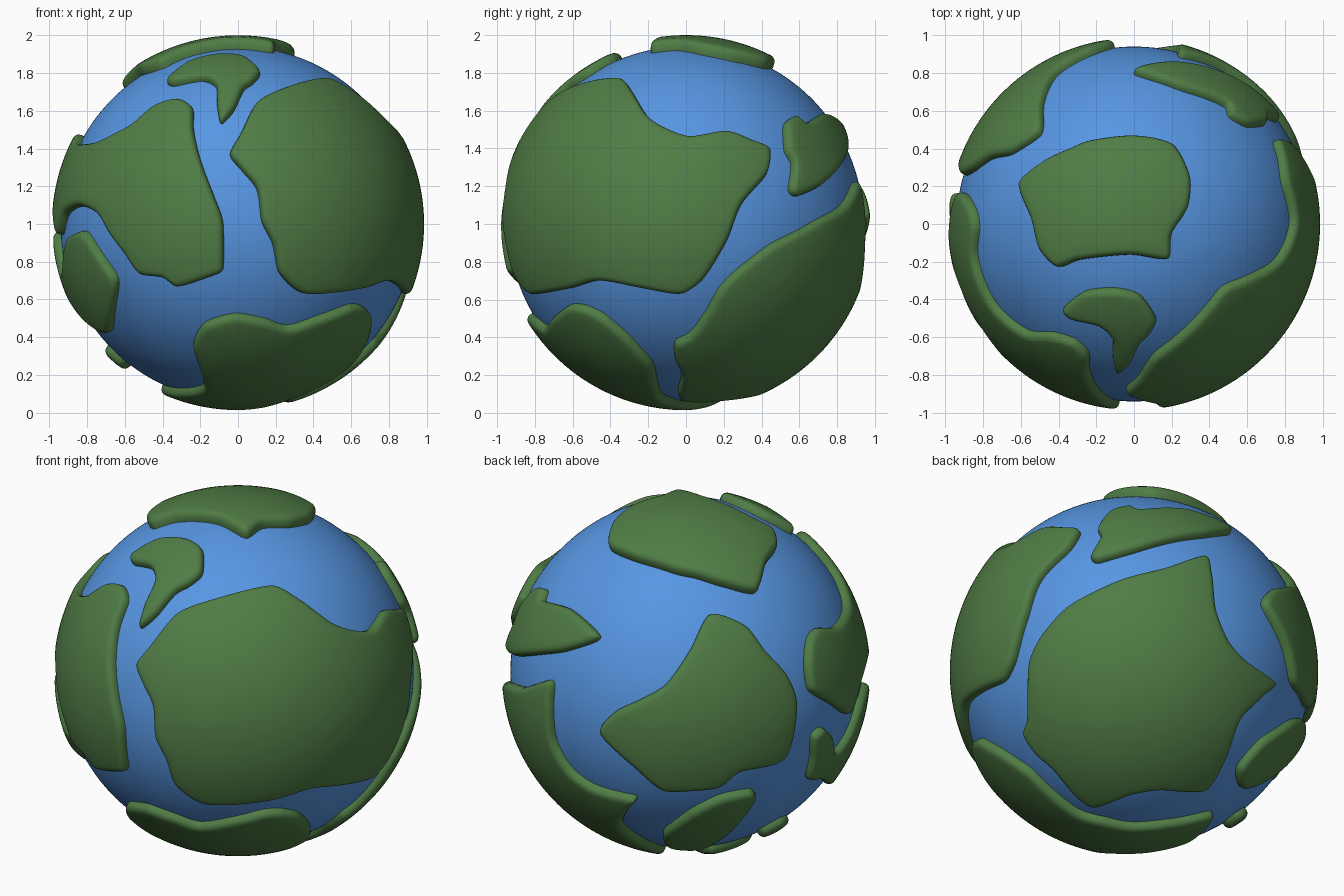
import bpy, bmesh, math
from mathutils import Vector
from mathutils.geometry import delaunay_2d_cdt

if "Cube" in bpy.data.objects:
    bpy.data.objects.remove(bpy.data.objects["Cube"])

CENTER = Vector((0, 0, 1))
OCEAN_R, LAND_R, RIM_R, RIM_W = 0.94, 0.986, 0.951, 0.04


def material(name, rgb):
    m = bpy.data.materials.new(name)
    m.diffuse_color = (*rgb, 1)
    m.use_nodes = True
    m.node_tree.nodes["Principled BSDF"].inputs["Base Color"].default_value = m.diffuse_color
    return m


GREEN = material("land green", (0.08, 0.203, 0.06))
BLUE = material("ocean blue", (0.095, 0.305, 0.76))

# Sketching planes: azimuth, elevation, centre x, centre y, pixels per unit
VIEWS = {
    "F": (0, 0, 238, 225, 189), "R": (90, 0, 686, 225, 189), "T": (0, 90, 1134, 225, 189),
    "FR": (35, 25, 238, 672, 187), "BL": (215, 25, 686, 672, 187),
    "BR": (140, -30, 1134, 672, 187), "L": (270, -48, 0, 0, 189),
}


def sketch(view, *pts):
    """Project points drawn on a view plane onto the globe (unit directions)."""
    a, e, cx, cy, s = VIEWS[view]
    a, e = math.radians(a), math.radians(e)
    right = Vector((math.cos(a), math.sin(a), 0))
    fwd = Vector((math.sin(a) * math.cos(e), -math.cos(a) * math.cos(e), math.sin(e)))
    up = fwd.cross(right)
    out = []
    for px, py in pts:
        x, y = (px - cx) / s, (cy - py) / s
        f = math.sqrt(max(0.0, 0.96 ** 2 - x * x - y * y))
        out.append((right * x + up * y + fwd * f).normalized())
    return out


def smooth_loop(pts, step=0.018):
    """Closed Catmull-Rom curve through the outline points."""
    n, out = len(pts), []
    for i in range(n):
        p0, p1, p2, p3 = (pts[(i + k) % n] for k in (-1, 0, 1, 2))
        m = max(2, round((p2 - p1).length / step))
        m1, m2 = (p2 - p0) * 0.4, (p3 - p1) * 0.4
        lim = (p2 - p1).length
        m1 = m1 * min(1, lim / max(m1.length, 1e-6))
        m2 = m2 * min(1, lim / max(m2.length, 1e-6))
        for k in range(m):
            t = k / m
            out.append(p1 * (2 * t**3 - 3 * t**2 + 1) + m1 * (t**3 - 2 * t**2 + t)
                       + p2 * (3 * t**2 - 2 * t**3) + m2 * (t**3 - t**2))
    return out


def land(name, dirs, top=LAND_R):
    """Raised plate with a rounded rim, filling an outline on the globe."""
    c = sum(dirs, Vector()).normalized()
    u = c.orthogonal().normalized()
    v = c.cross(u)

    def flat(d):
        ang = c.angle(d)
        t = Vector((d.dot(u), d.dot(v)))
        return t.normalized() * ang if t.length > 1e-7 else Vector((0, 0))

    def globe(p, r):
        a = p.length
        t = (u * p.x + v * p.y) / a if a > 1e-7 else u
        return CENTER + (c * math.cos(a) + t * math.sin(a)) * r

    loop = smooth_loop([flat(d) for d in dirs])
    n = len(loop)
    if sum(loop[i - 1].cross(loop[i]) for i in range(n)) < 0:
        loop.reverse()
    segs = [(loop[i].copy(), loop[(i + 1) % n] - loop[i]) for i in range(n)]
    segs = [(a.x, a.y, d.x, d.y, d.length_squared) for a, d in segs]

    def dist(p):
        best = 9.0
        for ax, ay, dx, dy, l in segs:
            qx, qy = p.x - ax, p.y - ay
            t = min(1, max(0, (qx * dx + qy * dy) / l))
            best = min(best, (qx - t * dx) ** 2 + (qy - t * dy) ** 2)
        return math.sqrt(best)

    # rim rings, then an interior grid
    pts = list(loop)
    for w in (0.006, 0.015, 0.027, 0.041):
        for i in range(n):
            t = (loop[(i + 1) % n] - loop[i - 1]).normalized()
            p = loop[i] + Vector((-t.y, t.x)) * w
            if dist(p) > w * 0.93:
                pts.append(p)
    ext = max(p.length for p in loop)
    g = 0.045
    k = int(ext / g) + 1
    for i in range(-k, k + 1):
        for j in range(-k, k + 1):
            p = Vector((i * g + (j % 2) * g / 2, j * g * 0.9))
            if dist(p) > 0.06:
                pts.append(p)
    vs, _, fs, *_ = delaunay_2d_cdt(pts, [], [list(range(n))], 1, 1e-6)

    bm = bmesh.new()
    verts = []
    for p in vs:
        q = 1 - min(1, dist(p) / RIM_W)
        verts.append(bm.verts.new(globe(p, RIM_R + (top - RIM_R) * math.sqrt(max(0, 1 - q * q)))))
    for f in fs:
        bm.faces.new([verts[i] for i in f])
    bmesh.ops.delete(bm, geom=[x for x in bm.verts if not x.link_faces], context='VERTS')
    # side wall running down into the ocean
    edges = [e for e in bm.edges if e.is_boundary]
    new = bmesh.ops.extrude_edge_only(bm, edges=edges)["geom"]
    for x in new:
        if isinstance(x, bmesh.types.BMVert):
            x.co = CENTER + (x.co - CENTER).normalized() * 0.915
    bmesh.ops.recalc_face_normals(bm, faces=bm.faces)
    mid = max(bm.faces, key=lambda f: (f.calc_center_median() - CENTER).length)
    if mid.normal.dot(mid.calc_center_median() - CENTER) < 0:
        bmesh.ops.reverse_faces(bm, faces=bm.faces)
    finish(name, bm, GREEN)


def finish(name, bm, mat):
    for f in bm.faces:
        f.smooth = True
    me = bpy.data.meshes.new(name)
    bm.to_mesh(me)
    bm.free()
    me.materials.append(mat)
    bpy.context.collection.objects.link(bpy.data.objects.new(name, me))


# Ocean
bm = bmesh.new()
bmesh.ops.create_icosphere(bm, subdivisions=6, radius=OCEAN_R)
bmesh.ops.translate(bm, verts=bm.verts, vec=CENTER)
finish("ocean_sphere", bm, BLUE)

# Large continents
land("front_right_continent",
     sketch("R", (632, 92), (647, 116), (664, 128), (690, 137), (727, 132), (752, 141), (770, 150),
            (767, 175), (742, 205), (728, 240), (712, 268), (700, 284), (685, 294), (673, 295), (640, 289))
     + sketch("F", (387, 282), (360, 290), (305, 295), (280, 275), (273, 245), (262, 222), (257, 190),
              (243, 172), (230, 155), (240, 135), (257, 103), (290, 87), (325, 80)))
land("front_left_continent",
     sketch("BL", (848, 714), (828, 702), (810, 690), (806, 665), (808, 640), (816, 628), (835, 626))
     + sketch("F", (98, 143), (130, 127), (155, 107), (178, 100), (192, 108), (193, 130), (200, 160),
              (213, 195), (223, 225), (223, 270), (210, 278), (178, 288), (163, 279), (140, 275),
              (125, 255), (110, 235), (98, 215), (80, 207), (66, 215)))
land("back_right_continent",
     sketch("BR", (1205, 556), (1212, 575), (1216, 610), (1228, 640), (1245, 660), (1275, 683), (1262, 697),
            (1240, 720), (1225, 760), (1205, 790), (1160, 790), (1130, 795), (1095, 807))
     + sketch("R", (678, 393), (681, 375), (675, 360), (675, 344), (690, 335), (705, 315), (720, 289))
     + sketch("BR", (1042, 635), (1070, 605), (1120, 580), (1165, 568)))
land("back_left_continent",
     sketch("BL", (710, 614), (745, 625), (765, 650), (787, 675), (797, 705), (785, 758), (740, 772),
            (720, 787), (690, 791), (662, 790), (635, 768), (600, 733), (615, 712), (635, 702),
            (665, 685), (690, 650)))
land("south_continent",
     sketch("F", (193, 345), (205, 325), (235, 316), (265, 321), (288, 328), (320, 318), (350, 307))
     + sketch("R", (585, 308), (605, 318), (630, 340), (652, 365), (657, 385))
     + sketch("BR", (1080, 813), (1105, 820), (1130, 825), (1170, 822), (1213, 814))
     + sketch("F", (160, 392), (180, 393), (203, 388), (200, 370)))
land("north_cap",
     sketch("T", (1020, 185), (1045, 162), (1070, 150), (1090, 142), (1135, 137), (1173, 146), (1190, 178),
            (1188, 208), (1172, 235), (1168, 260), (1130, 256), (1080, 261), (1058, 268), (1040, 250),
            (1032, 220)), 1.0)

# Islands
land("front_island",
     sketch("T", (1063, 310), (1085, 293), (1115, 290), (1140, 297), (1156, 320), (1150, 335), (1140, 345),
            (1130, 365), (1117, 374), (1113, 360), (1112, 340), (1098, 327), (1070, 320)))
land("back_right_island",
     sketch("R", (786, 150), (785, 125), (795, 117), (805, 124), (823, 115), (843, 125), (847, 150),
            (838, 170), (820, 187), (797, 197), (790, 190), (793, 165)))
land("left_island",
     sketch("BL", (858, 708), (848, 735), (835, 752), (831, 735), (822, 728), (813, 737), (812, 758),
            (808, 779), (820, 779))
     + sketch("F", (95, 328), (110, 333), (114, 305), (116, 280), (100, 255), (85, 233), (72, 236)))
land("back_lower_island",
     sketch("BL", (664, 832), (690, 812), (720, 797), (750, 791), (756, 798), (745, 815), (725, 835),
            (700, 847), (668, 845)))
land("small_lower_island",
     sketch("L", (-34, 0), (-20, -15), (-5, -12), (-4, 6), (-16, 15), (-30, 12)))
